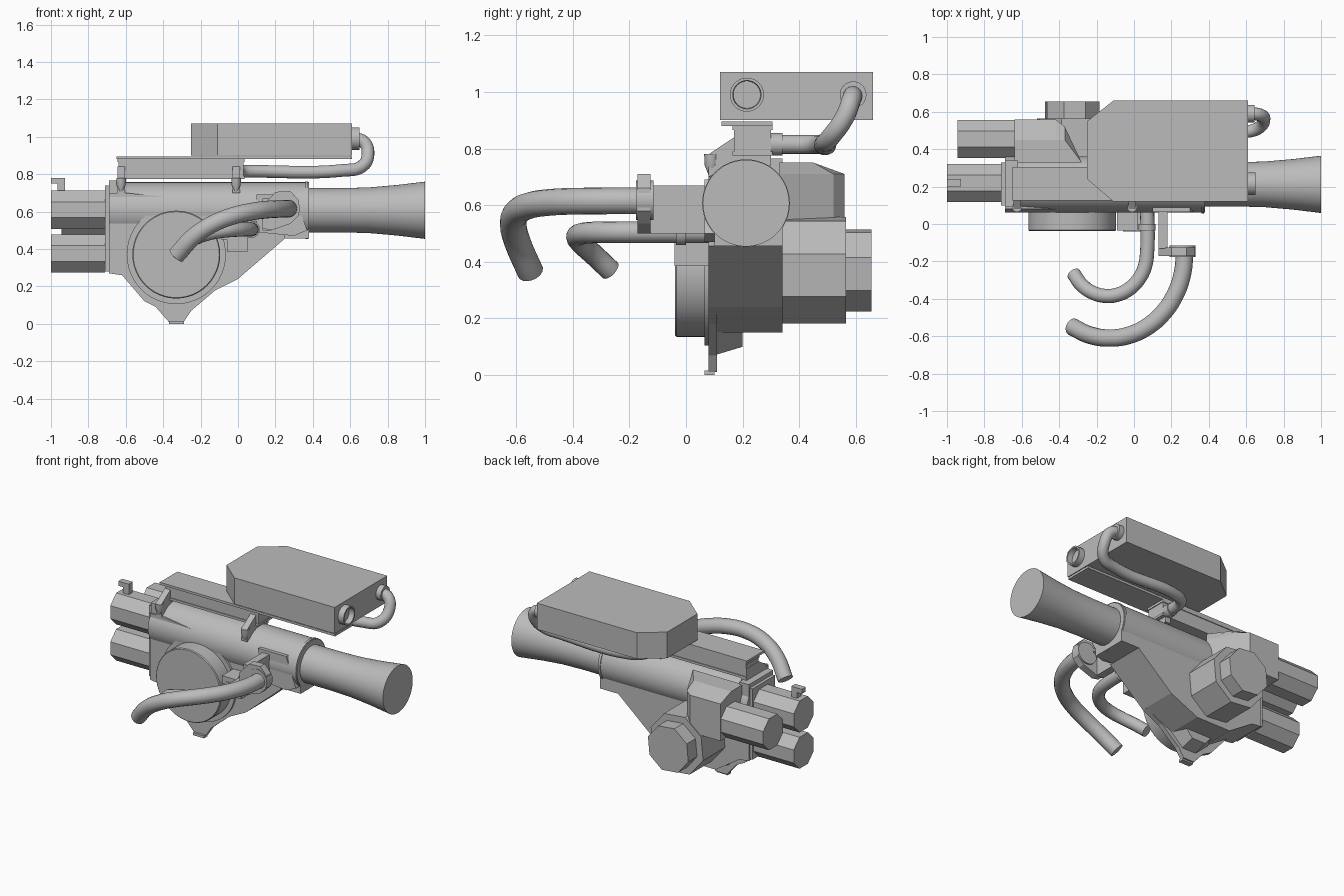
import bpy, bmesh
from math import pi, cos, sin, radians

if "Cube" in bpy.data.objects:
    bpy.data.objects.remove(bpy.data.objects["Cube"])

GREY = (.5, .5, .5, 1)
mat = bpy.data.materials.new("plain grey")
mat.use_nodes = True
mat.diffuse_color = GREY
mat.node_tree.nodes["Principled BSDF"].inputs["Base Color"].default_value = GREY


def link(name, data):
    data.materials.append(mat)
    ob = bpy.data.objects.new(name, data)
    bpy.context.collection.objects.link(ob)
    return ob


def place(axis, a, b, t):
    return {'x': (t, a, b), 'y': (a, t, b), 'z': (a, b, t)}[axis]


def loft(name, axis, sections):
    """Skin a list of (position, outline) sections along an axis."""
    bm = bmesh.new()
    rings = [[bm.verts.new(place(axis, a, b, t)) for a, b in outline] for t, outline in sections]
    for ring, following in zip(rings, rings[1:]):
        for i in range(len(ring)):
            bm.faces.new((ring[i - 1], ring[i], following[i], following[i - 1]))
    bm.faces.new(rings[0])
    bm.faces.new(rings[-1])
    bmesh.ops.recalc_face_normals(bm, faces=bm.faces)
    mesh = bpy.data.meshes.new(name)
    bm.to_mesh(mesh)
    bm.free()
    return link(name, mesh)


def prism(name, axis, outline, low, high):
    return loft(name, axis, [(low, outline), (high, outline)])


def box(name, left, right, front, back, bottom, top):
    return prism(name, 'z', [(left, front), (right, front), (right, back), (left, back)], bottom, top)


def circle(centre, radius, sides, turn=0):
    angles = [turn + 2 * pi * i / sides for i in range(sides)]
    return [(centre[0] + radius * cos(a), centre[1] + radius * sin(a)) for a in angles]


def turned(name, axis, centre, profile):
    """Smooth round part from (position, radius) steps."""
    ob = loft(name, axis, [(t, circle(centre, radius, 48)) for t, radius in profile])
    bpy.ops.object.select_all(action='DESELECT')
    bpy.context.view_layer.objects.active = ob
    ob.select_set(True)
    bpy.ops.object.shade_smooth_by_angle(angle=radians(35))


def disc(name, axis, centre, radius, low, high):
    turned(name, axis, centre, [(low, radius), (high, radius)])


def octagon(name, axis, centre, apothem, low, high, turn=pi / 8):
    prism(name, axis, circle(centre, apothem / cos(pi / 8), 8, turn), low, high)


def pipe(name, points, radius):
    """Smooth bent pipe through the given points."""
    curve = bpy.data.curves.new(name, 'CURVE')
    curve.dimensions = '3D'
    curve.bevel_depth = radius
    curve.bevel_resolution = 6
    curve.use_fill_caps = True
    spline = curve.splines.new('BEZIER')
    spline.bezier_points.add(len(points) - 1)
    spline.resolution_u = 8
    for knot, point in zip(spline.bezier_points, points):
        knot.co = point
        knot.handle_left_type = knot.handle_right_type = 'AUTO'
    link(name, curve)


def hook_pipe(name, radius, root, centre, reach, sweep, height, drop):
    """Pipe that leaves forward, swings round an ellipse and droops at its end."""
    steps = 8
    points = [(centre[0] + reach[0], root, height)]
    for i in range(steps + 1):
        f = i / steps
        a = radians(sweep) * f
        points.append((centre[0] + reach[0] * cos(a), centre[1] - reach[1] * sin(a), height - drop * f ** 4))
    pipe(name, points, radius)


AXLE = (-.33, .37)           # x, z of drum and rear motor
BORE = (.212, .607)          # y, z of main tube
LEFT_END, RIGHT_END = .38, -.69
FRONT, BACK = .08, .34       # faces of the gear case
RAIL_TOP = .9

# Main tube with end collar and flared outlet
disc("main_tube", 'x', BORE, .15, RIGHT_END, LEFT_END)
disc("end_collar", 'x', BORE, .155, LEFT_END - .02, LEFT_END - .005)
turned("flared_outlet", 'x', BORE, [(LEFT_END, .118), (.55, .118), (.7, .122), (.85, .135), (1, .153)])

# Gear case hanging below the tube
slope = [(0, .24), (.25, .455)]
prism("gear_case", 'y', [(RIGHT_END, .61), (RIGHT_END, .27), (-.62, .26), (-.45, .15), (-.2, .15),
                         *slope, (LEFT_END, .455), (LEFT_END, .61)], FRONT + .02, BACK)
prism("front_plate", 'y', [(RIGHT_END, .7), (RIGHT_END, .27), (-.62, .26), (-.5, .12), (-.44, .09),
                           (-.37, .01), (-.29, .01), (-.25, .07), (-.12, .18),
                           *slope, (.25, .61), (-.6, .7)], FRONT, FRONT + .03)


def bulge(half_width, depth):
    x = AXLE[0]
    return [(x - half_width, .16), (x - .05, depth), (x + .05, depth), (x + half_width, .16)]


loft("lower_bulge", 'y', [(.1, bulge(.15, .07)), (.2, bulge(.1, .1))])
box("bottom_tab", -.37, -.29, .065, .1, 0, .016)
box("end_block", RIGHT_END, -.62, FRONT + .01, BACK, .27, .765)
box("end_flange", RIGHT_END - .02, RIGHT_END, .1, .33, .28, .74)

# Front drum
disc("drum_flange", 'y', AXLE, .265, .065, FRONT)
turned("drum", 'y', AXLE, [(-.038, .23), (-.033, .235), (FRONT, .235)])

# Right end motors, each with a thinner collar
for label, y, z, tip, base in (("upper", .22, .61, -1, -.7), ("lower", .22, .375, -1, -.7),
                               ("rear", .455, .57, -.945, -.63)):
    octagon(label + "_motor", 'x', (y, z), .102, tip, base - .01)
    octagon(label + "_motor_collar", 'x', (y, z), .09, base - .02, base + .02)
box("valve_stem", -.965, -.925, .2, .24, .7, .78)
box("valve_handle", -1, -.96, .2, .24, .75, .78)

# Axle motor on the back and the housing above it
octagon("axle_motor", 'y', AXLE, .182, BACK - .01, .565, .3)
octagon("axle_motor_cap", 'y', AXLE, .14, .56, .655, .3)
plan = [(-.64, .33), (-.64, .56), (-.42, .56), (-.37, .52), (-.28, .33)]
roof = [(x, min(y, .45)) for x, y in plan]
loft("rear_housing", 'z', [(.47, plan), (.71, plan), (.75, roof)])

# Top rail with feet
box("rail_plate", -.65, .61, .125, .305, RAIL_TOP - .02, RAIL_TOP - .005)
box("rail_beam", -.64, .03, .17, .3, .78, RAIL_TOP - .02)
for label, z in (("lower", .775), ("upper", .865)):
    box(label + "_rail_lip", -.645, .035, .165, .305, z, z + .015)
for label, x in (("left", -.01), ("right", -.625)):
    prism(label + "_rail_foot", 'x', [(FRONT, .7), (FRONT, .78), (.17, .84), (.3, .84), (.3, .74), (.16, .74)],
          x - .02, x + .02)
    turned(label + "_foot_pin", 'z', (x, .09), [(.7, .008), (.74, .024), (.78, .026)])

# Control box with cut corners
prism("control_box", 'z', [(-.25, .24), (-.11, .12), (.61, .12), (.61, .66), (-.11, .66), (-.25, .55)],
      RAIL_TOP, 1.07)
turned("box_socket", 'x', (.215, .99), [(.6, .06), (.65, .06), (.65, .05), (.615, .048)])
disc("box_pipe_collar", 'x', (.59, .99), .047, .6, .645)

# Rear cable pipe from the control box to the rail
pipe("cable_pipe", [(.61, .59, .99), (.67, .585, .975), (.695, .56, .91), (.66, .51, .84), (.56, .49, .82),
                    (.08, .48, .815), (.01, .44, .815), (-.01, .33, .815)], .034)
disc("cable_fitting", 'y', (-.01, .815), .04, .29, BACK)

# Large front pipe with its flange and arm
hook_pipe("large_front_pipe", .047, -.13, (-.13, -.16), (.4, .45), 120, .615, .25)
prism("large_pipe_flange", 'y', [(.13, .63), (.2, .705), (.28, .71), (.325, .66), (.325, .58),
                                 (.28, .535), (.18, .5), (.13, .51)], -.172, -.125)
disc("large_pipe_rim", 'y', (.26, .617), .07, -.176, -.115)
box("flange_arm", .13, .18, -.13, .1, .5, .67)
prism("arm_mount", 'y', [(.1, .49), (.1, .69), (.3, .69), (.37, .5), (.3, .47)], .065, .12)

# Small front pipe with its bracket
hook_pipe("small_front_pipe", .038, .1, (-.14, -.15), (.21, .235), 150, .505, .135)
disc("small_pipe_collar", 'y', (.07, .505), .046, -.035, 0)
box("pipe_bracket", -.06, .05, -.04, .09, .385, .47)
box("bracket_step", -.09, .02, -.036, .09, .45, .5)
